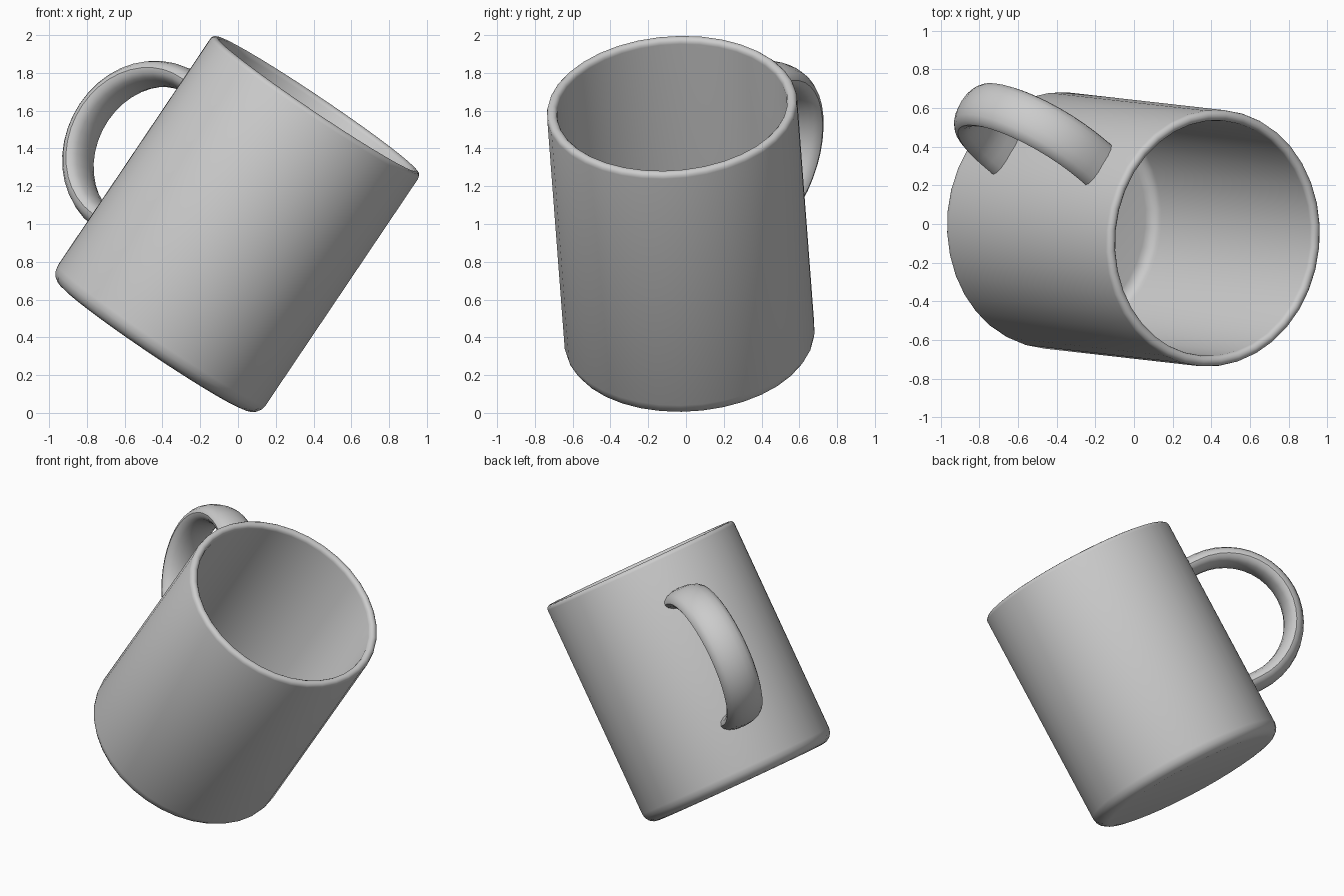
import bpy, bmesh
from math import sin, cos, pi, radians
from mathutils import Vector, Matrix

if "Cube" in bpy.data.objects:
    bpy.data.objects.remove(bpy.data.objects["Cube"])

R, H, WALL, FLOOR = 0.665, 1.555, 0.055, 0.09
SIDES = 36

# tilted frame: local z = mug axis, local x = direction of the handle
axis = Vector((0.557, -0.063, 0.828)).normalized()
v = Vector((0, 1, 0))
v = (v - axis * v.dot(axis)).normalized()
u = axis.cross(v)
phi = radians(34)
hx = u * cos(phi) + v * sin(phi)
hy = axis.cross(hx)
FRAME = Matrix((hx, hy, axis)).transposed().to_4x4()
FRAME.translation = (-0.447, 0.023, 0.346)


def skin(name, rings):
    """Bridge equal-length closed rings of points and cap both ends."""
    bm = bmesh.new()
    loops = [[bm.verts.new(p) for p in ring] for ring in rings]
    n = len(loops[0])
    for a, b in zip(loops, loops[1:]):
        for i in range(n):
            j = (i + 1) % n
            bm.faces.new((a[i], a[j], b[j], b[i]))
    bm.faces.new(loops[0])
    bm.faces.new(loops[-1])
    bmesh.ops.recalc_face_normals(bm, faces=bm.faces)
    me = bpy.data.meshes.new(name)
    bm.to_mesh(me)
    bm.free()
    ob = bpy.data.objects.new(name, me)
    bpy.context.collection.objects.link(ob)
    ob.matrix_world = FRAME
    bpy.ops.object.select_all(action='DESELECT')
    ob.select_set(True)
    bpy.context.view_layer.objects.active = ob
    bpy.ops.object.shade_smooth_by_angle(angle=radians(40))
    return ob


def arc(cx, cz, r, a0, a1, steps):
    return [(cx + r * cos(radians(a0 + (a1 - a0) * i / steps)),
             cz + r * sin(radians(a0 + (a1 - a0) * i / steps))) for i in range(steps + 1)]


# cup body: outer wall, rounded rim, inner wall and floor as one lathe profile
B, RIM = 0.08, WALL / 2
profile = (arc(R - B, B, B, -90, 0, 4)
           + arc(R - RIM, H - RIM, RIM, 0, 180, 6)
           + arc(R - WALL - 0.06, FLOOR + 0.06, 0.06, 0, -90, 4))
skin("cup_body", [[(r * cos(2 * pi * i / SIDES), r * sin(2 * pi * i / SIDES), z)
                   for i in range(SIDES)] for r, z in profile])

# handle: oval section swept along a half ellipse with short straight roots
C, MID, OUT, HALF = 0.72, 0.82, 0.435, 0.43
THICK, WIDE = 0.063, 0.128
path = [(0.63, MID - HALF, -pi / 2)]
for i in range(21):
    a = -pi / 2 + pi * i / 20
    path.append((C + OUT * cos(a), MID + HALF * sin(a), a))
path.append((0.63, MID + HALF, pi / 2))
rings = []
for x, z, a in path:
    ring = []
    for k in range(16):
        t = 2 * pi * k / 16
        o = THICK * cos(t)
        ring.append((x + o * cos(a), WIDE * sin(t), z + o * sin(a)))
    rings.append(ring)
skin("handle", rings)
